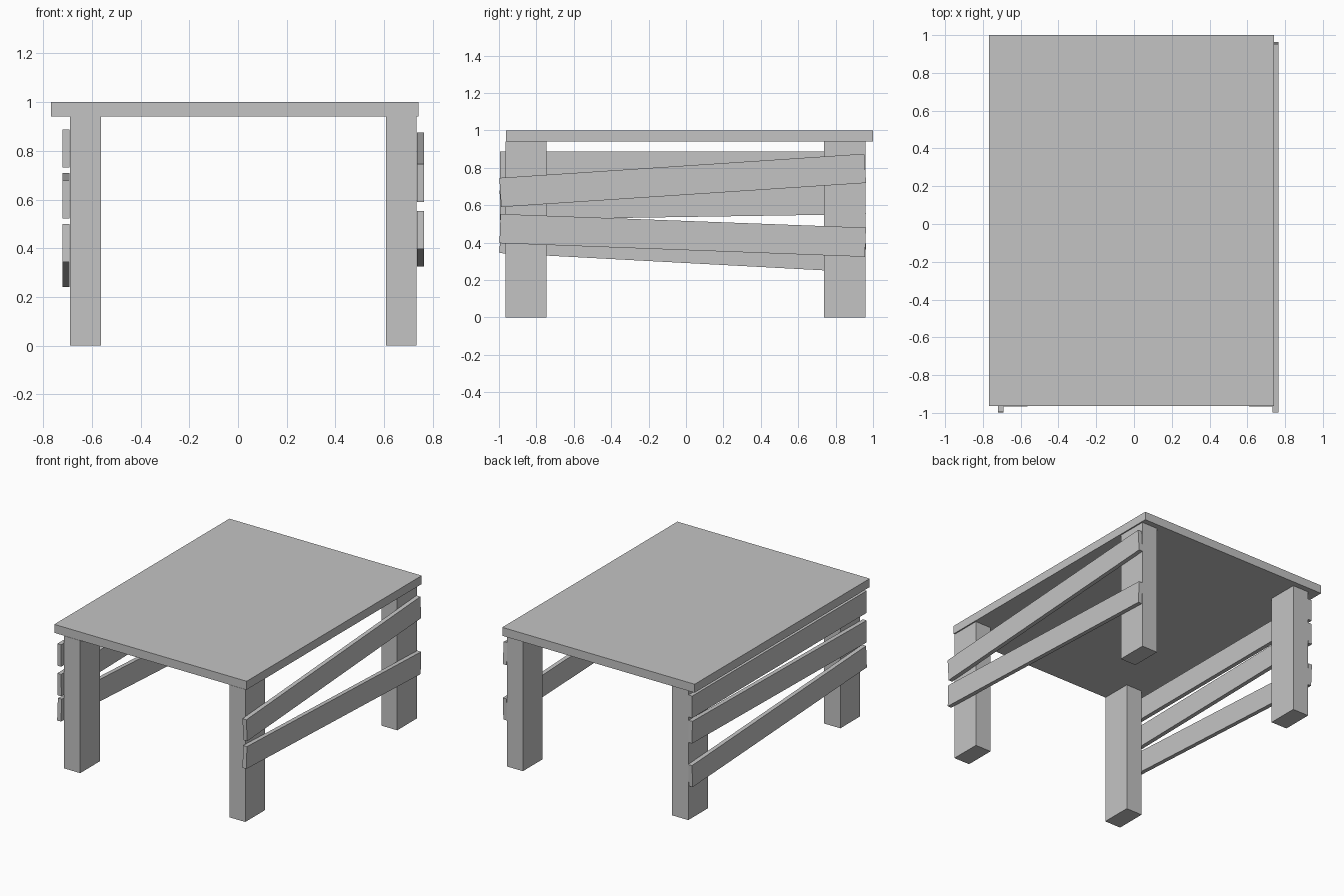
import bpy
import math
from mathutils import Matrix, Vector

cube = bpy.data.objects.get("Cube")
if cube:
    bpy.data.objects.remove(cube, do_unlink=True)

# Single flat grey finish
grey = bpy.data.materials.new("plain_grey")
grey.use_nodes = True
COLOUR = (0.55, 0.55, 0.55, 1)
grey.diffuse_color = COLOUR
grey.node_tree.nodes["Principled BSDF"].inputs["Base Color"].default_value = COLOUR


def box(name, low, high, tilt=0.0):
    """Box between two corners, tilted about x through its centre."""
    low, high = Vector(low), Vector(high)
    bpy.ops.mesh.primitive_cube_add(size=1, location=(low + high) / 2)
    obj = bpy.context.object
    obj.name = obj.data.name = name
    obj.data.transform(Matrix.Rotation(tilt, 4, "X") @ Matrix.Diagonal((*(high - low), 1)))
    obj.data.materials.append(grey)
    return obj


def board(name, x, front_z, back_z):
    """Side board whose centre line runs from front_z to back_z."""
    y0, y1, thick, height = -0.995, 0.96, 0.03, 0.156
    mid = (front_z + back_z) / 2
    box(name, (x, y0, mid - height / 2), (x + thick, y1, mid + height / 2),
        math.atan2(back_z - front_z, y1 - y0))


# Table top
box("table_top", (-0.768, -0.963, 0.94), (0.742, 1.0, 1.0))

# Four legs
for side, x0, x1 in (("right", -0.69, -0.563), ("left", 0.608, 0.733)):
    for end, y0, y1 in (("front", -0.965, -0.745), ("back", 0.738, 0.96)):
        box(f"{end}_{side}_leg", (x0, y0, 0), (x1, y1, 0.94))

# Crooked boards nailed across the legs
for name, front_z, back_z in (("upper", 0.81, 0.81), ("middle", 0.6, 0.63), ("lower", 0.422, 0.318)):
    board(f"right_{name}_board", -0.721, front_z, back_z)
for name, front_z, back_z in (("upper", 0.668, 0.797), ("lower", 0.475, 0.402)):
    board(f"left_{name}_board", 0.734, front_z, back_z)
